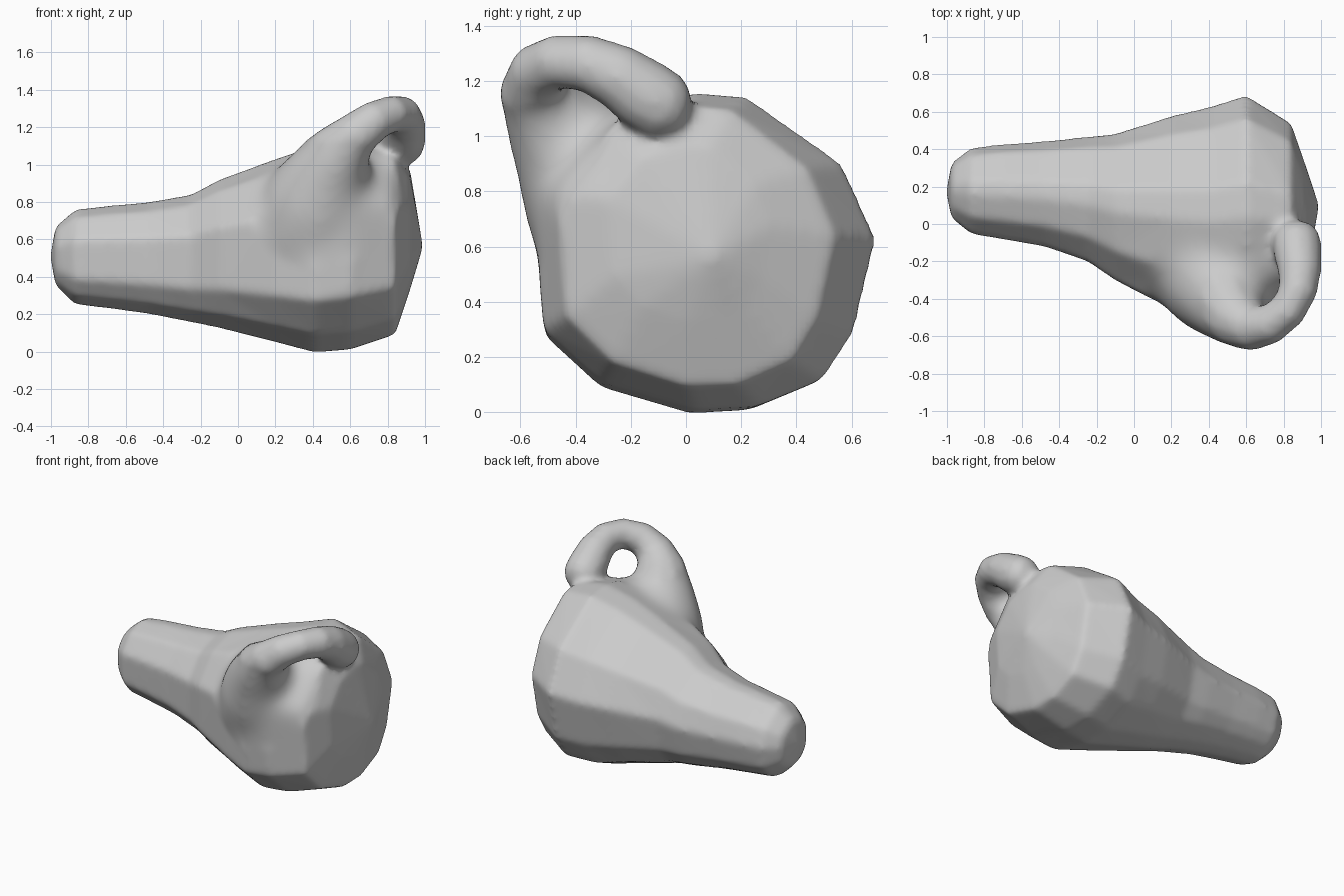
import bpy, bmesh, math
from mathutils import Vector

cube = bpy.data.objects.get("Cube")
if cube:
    bpy.data.objects.remove(cube, do_unlink=True)

grey = bpy.data.materials.new("plain grey")
grey.use_nodes = True
colour = (0.6, 0.6, 0.6, 1)
grey.diffuse_color = colour
grey.node_tree.nodes["Principled BSDF"].inputs["Base Color"].default_value = colour


def loft(name, sections, start, end, straight=False):
    """Skin rings (centre, width radius, height radius, unit outline), closed by end points."""
    bm = bmesh.new()
    centres = [Vector(s[0]) for s in sections]
    tangent, u = Vector((1, 0, 0)), Vector((0, 1, 0))
    rings = []
    for i, (c, ra, rb, outline) in enumerate(sections):
        if not straight:
            before = centres[max(i - 1, 0)]
            after = centres[min(i + 1, len(centres) - 1)]
            new = (after - before).normalized()
            u = tangent.rotation_difference(new) @ u
            tangent = new
        v = tangent.cross(u)
        rings.append([bm.verts.new(centres[i] + u * ra * p.x + v * rb * p.y)
                      for p in outline])
    sides = len(rings[0])
    for a, b in zip(rings, rings[1:]):
        for k in range(sides):
            n = (k + 1) % sides
            bm.faces.new((a[k], a[n], b[n], b[k]))
    for ring, tip in ((rings[0], start), (rings[-1], end)):
        pole = bm.verts.new(tip)
        for k in range(sides):
            bm.faces.new((ring[k], ring[(k + 1) % sides], pole))
    bmesh.ops.recalc_face_normals(bm, faces=bm.faces)
    mesh = bpy.data.meshes.new(name)
    bm.to_mesh(mesh)
    bm.free()
    mesh.materials.append(grey)
    obj = bpy.data.objects.new(name, mesh)
    bpy.context.collection.objects.link(obj)
    return obj


# Uneven outline of the bulb; the neck blends to a plain circle
bulb = [Vector(p) for p in (
    (1, 0.08), (0.8, 0.55), (0.25, 0.97), (-0.05, 1), (-0.58, 0.86), (-1, 0.38),
    (-0.93, -0.5), (-0.59, -0.83), (-0.05, -1), (0.31, -0.98), (0.69, -0.81), (0.87, -0.51))]

# Body: bulb tapering into a blunt neck; x, then y and z extents, then bulb share
body_spans = [
    (-0.975, 0.02, 0.33, 0.35, 0.67, 0),
    (-0.87, -0.07, 0.41, 0.25, 0.76, 0),
    (-0.70, -0.10, 0.43, 0.23, 0.78, 0),
    (-0.48, -0.14, 0.445, 0.20, 0.80, 0),
    (-0.25, -0.22, 0.47, 0.155, 0.84, 0.1),
    (-0.10, -0.32, 0.485, 0.125, 0.92, 0.3),
    (0.20, -0.47, 0.58, 0.05, 1.03, 0.7),
    (0.41, -0.55, 0.63, -0.005, 1.10, 1),
    (0.60, -0.56, 0.69, 0.01, 1.16, 1),
    (0.84, -0.47, 0.54, 0.09, 1.11, 1),
    (0.92, -0.28, 0.31, 0.33, 0.97, 1),
]
body = loft("body", [
    ((x, (y0 + y1) / 2, (z0 + z1) / 2), (y1 - y0) / 2, (z1 - z0) / 2,
     [p.normalized().lerp(p, share) for p in bulb])
    for x, y0, y1, z0, z1, share in body_spans],
    (-1.005, 0.17, 0.51), (0.99, 0.1, 0.56), straight=True)

# Curled spout: flared root rising from the body, arching back to a blunt tip
spout_path = [
    ((0.42, -0.23, 0.70), 0.35),
    ((0.46, -0.34, 0.85), 0.30),
    ((0.505, -0.435, 0.98), 0.225),
    ((0.56, -0.515, 1.08), 0.165),
    ((0.64, -0.555, 1.165), 0.125),
    ((0.73, -0.535, 1.235), 0.108),
    ((0.82, -0.465, 1.27), 0.10),
    ((0.875, -0.36, 1.265), 0.105),
    ((0.885, -0.25, 1.22), 0.118),
    ((0.875, -0.15, 1.15), 0.132),
    ((0.868, -0.075, 1.105), 0.13),
    ((0.865, -0.015, 1.085), 0.095),
]
circle = [Vector((math.cos(k * math.tau / 12), math.sin(k * math.tau / 12)))
          for k in range(12)]
spout = loft("curled_spout", [(c, r, r, circle) for c, r in spout_path],
             (0.4, -0.15, 0.6), (0.862, 0.025, 1.075))

# Merge the spout into the body as one even skin
union = body.modifiers.new("union", "BOOLEAN")
union.object = spout
union.operation = "UNION"
union.solver = "EXACT"
skin = body.modifiers.new("skin", "REMESH")
skin.mode = "VOXEL"
skin.voxel_size = 0.02
graph = bpy.context.evaluated_depsgraph_get()
merged = bpy.data.meshes.new_from_object(body.evaluated_get(graph))
body.modifiers.clear()
body.data = merged
bpy.data.objects.remove(spout, do_unlink=True)

# Soften the whole skin a little and the spout's root a lot
bm = bmesh.new()
bm.from_mesh(merged)
root = [v for v in bm.verts
        if v.co.z < 1.12 and (v.co - Vector((0.45, -0.4, 0.86))).length < 0.42]
for verts, rounds in ((root, 40), (bm.verts[:], 5)):
    for _ in range(rounds):
        bmesh.ops.smooth_vert(bm, verts=verts, factor=0.5,
                              use_axis_x=True, use_axis_y=True, use_axis_z=True)
for f in bm.faces:
    f.smooth = True
    f.material_index = 0
bm.to_mesh(merged)
bm.free()
merged.materials.clear()
merged.materials.append(grey)
body.name = "body_with_spout"
